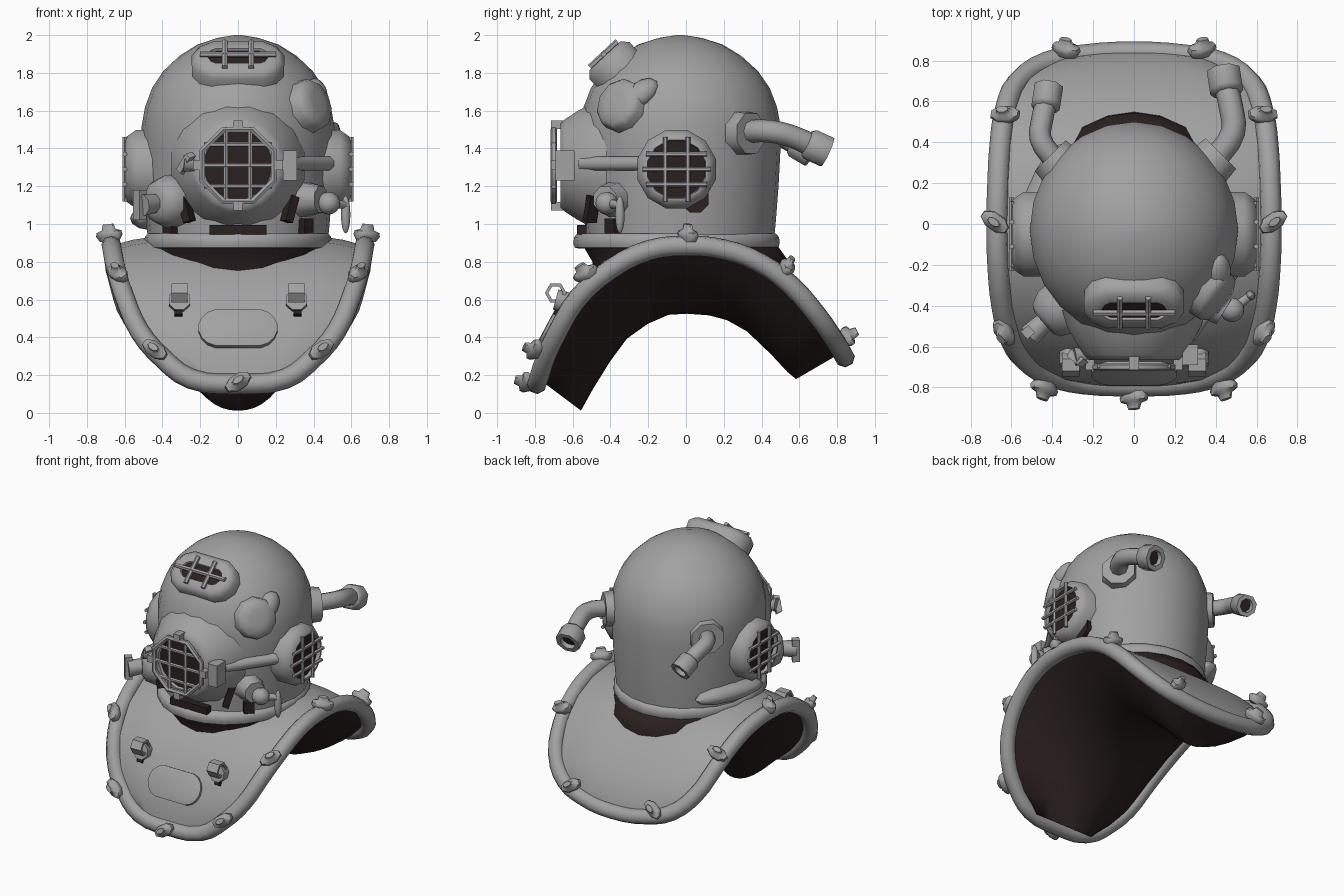
import bpy, bmesh, math
from mathutils import Vector as V, Matrix

if "Cube" in bpy.data.objects:
    bpy.data.objects.remove(bpy.data.objects["Cube"])


def material(name, c):
    m = bpy.data.materials.new(name)
    m.diffuse_color = (*c, 1)
    m.use_nodes = True
    m.node_tree.nodes["Principled BSDF"].inputs["Base Color"].default_value = m.diffuse_color
    return m


METAL = material("grey_metal", (0.36, 0.36, 0.36))
DARK = material("dark_interior", (0.024, 0.014, 0.014))


def finish(name, bm, *mats):
    bmesh.ops.recalc_face_normals(bm, faces=bm.faces[:])
    me = bpy.data.meshes.new(name)
    bm.to_mesh(me)
    bm.free()
    for m in mats or (METAL,):
        me.materials.append(m)
    ob = bpy.data.objects.new(name, me)
    bpy.context.collection.objects.link(ob)
    return ob


def loft(name, rings, mats=(METAL,), seg_mat=lambda j: 0, cap_mat=(0, 0)):
    bm = bmesh.new()
    vs = [[bm.verts.new(p) for p in r] for r in rings]
    n = len(rings[0])
    for a, b in zip(vs, vs[1:]):
        for j in range(n):
            k = (j + 1) % n
            bm.faces.new((a[j], a[k], b[k], b[j])).material_index = seg_mat(j)
    for ring, mi in ((vs[0], cap_mat[0]), (vs[-1], cap_mat[1])):
        bm.faces.new(ring).material_index = mi
    return finish(name, bm, *mats)


def frame(c, n, up=(0, 0, 1)):
    z = V(n).normalized()
    up = V(up) if abs(z.dot(V(up).normalized())) < 0.98 else V((0, 1, 0))
    x = up.cross(z).normalized()
    y = z.cross(x)
    m = Matrix((x, y, z)).transposed().to_4x4()
    m.translation = V(c)
    return m


def lathe(name, M, prof, n=12, ext=0, sy=1, end=0):
    rings = []
    for r, h in prof:
        ring = []
        for i in range(n):
            a = 2 * math.pi * (i + 0.5) / n
            c = math.cos(a)
            ring.append(M @ V((r * c + math.copysign(ext, c), r * math.sin(a) * sy, h)))
        rings.append(ring)
    return loft(name, rings, (METAL, DARK), cap_mat=(0, end))


def rod(name, p, q, r0, r1=None, n=8, end=0):
    p, q = V(p), V(q)
    return lathe(name, frame(p, q - p), [(r0, 0), (r1 or r0, (q - p).length)], n, end=end)


def box(name, M, size, mat=METAL, taper=1):
    bm = bmesh.new()
    bmesh.ops.create_cube(bm, size=1)
    for v in bm.verts:
        if v.co.z > 0:
            v.co.x *= taper
        v.co = M @ V([a * b for a, b in zip(v.co, size)])
    return finish(name, bm, mat)


def blob(name, M, size):
    bm = bmesh.new()
    bmesh.ops.create_uvsphere(bm, u_segments=12, v_segments=8, radius=1)
    for v in bm.verts:
        v.co = M @ V([a * b for a, b in zip(v.co, size)])
    return finish(name, bm)


def tube(name, pts, r, closed=False, res=2, smooth=True):
    cu = bpy.data.curves.new(name, 'CURVE')
    cu.dimensions, cu.bevel_depth, cu.bevel_resolution, cu.resolution_u = '3D', r, res, 3
    cu.use_fill_caps = True
    sp = cu.splines.new('BEZIER' if smooth else 'POLY')
    seq = sp.bezier_points if smooth else sp.points
    seq.add(len(pts) - 1)
    for b, p in zip(seq, pts):
        b.co = p if smooth else (*p, 1)
        if smooth:
            b.handle_left_type = b.handle_right_type = 'AUTO'
    sp.use_cyclic_u = closed
    tmp = bpy.data.objects.new(name + "_tmp", cu)
    bpy.context.collection.objects.link(tmp)
    me = bpy.data.meshes.new_from_object(tmp.evaluated_get(bpy.context.evaluated_depsgraph_get()))
    bpy.data.objects.remove(tmp)
    me.materials.clear()
    me.materials.append(METAL)
    bpy.context.collection.objects.link(bpy.data.objects.new(name, me))


# Breastplate: rim stations front to back, ruled grey top, bulging dark underside
RIM = [(.25, -.78, .18), (.40, -.745, .29), (.52, -.68, .43), (.60, -.57, .61), (.645, -.40, .76),
       (.665, -.2, .86), (.67, 0, .885), (.665, .2, .865), (.655, .38, .80), (.63, .55, .68),
       (.565, .70, .51), (.43, .79, .38), (.25, .825, .32)]
N = 12
FRONT_OUT = {0: (0, -.8, .6), 1: (0, -.84, .54)}
rings = []
for i, (x, y, z) in enumerate(RIM):
    a, b = V(RIM[max(i - 1, 0)]), V(RIM[min(i + 1, len(RIM) - 1)])
    t = b - a
    out = V(FRONT_OUT.get(i, (0, -t.z, t.y))).normalized()
    e = math.sin(math.pi * i / (len(RIM) - 1))
    us = [-1 + 2 * j / N for j in range(N + 1)]
    top = [V((u * x, y, z)) + out * (0.02 + 0.04 * e ** .5) * (1 - u ** 4) for u in us]
    bot = [V((u * x, y, z)) - out * (0.28 + 0.08 * e) * (1 - abs(u) ** 2.3) for u in us[-2:0:-1]]
    rings.append(top + bot)
loft("breastplate", rings, (METAL, DARK), lambda j: int(j >= N), (1, 1))
loop = [(0, -.79, .155)] + RIM + [(0, .84, .295)] + [(-x, y, z) for x, y, z in RIM[::-1]]
tube("breastplate_rim", loop, 0.054, True)

# Wing nuts around the rim
NUTS = [(0, -.80, .15, (0, -1, .25)), (.43, -.755, .32, (.2, -1, .3)), (.62, -.5, .70, (.3, -.6, .75)),
        (.675, .01, .89, (.12, 0, 1)), (.615, .51, .73, (.3, .5, .85)), (.33, .81, .38, (.05, 1, .55))]
for x, y, z, n in NUTS:
    for s in ((-1, 1) if x else (1,)):
        M = frame((s * x, y, z), (s * n[0], n[1], n[2])) @ Matrix.Rotation(s * .6, 4, 'Z')
        lathe("wing_nut", M, [(.06, .02), (.08, .05), (.075, .07), (.042, .08), (.032, .11)], 8, sy=.55)

# Oval plate and strap loops on the chest
lathe("chest_plate", frame((0, -.735, .45), (0, -.88, .47)), [(.11, -.05), (.11, .006), (.10, .01)], 16, ext=.1)
for s in (-1, 1):
    rod("loop_base", (s * .31, -.58, .57), (s * .31, -.69, .60), .06)
    box("loop_gap", frame((s * .315, -.665, .53), (0, -.85, .52)), (.04, .05, .06), DARK)
    hexa = [(s * .31, -.69 + .048 * math.cos(k * math.pi / 3), .635 + .048 * math.sin(k * math.pi / 3))
            for k in range(6)]
    for p, q in zip(hexa, hexa[1:] + hexa[:1]):
        c = (V(p) + V(q)) / 2
        box("strap_loop", frame(c, V(q) - V(p), (1, 0, 0)), (.016, .085, .058))


# Helmet shell, neck seal and flange
def oval(z, rx, cy, ry, n=24):
    return [(rx * math.cos(2 * math.pi * i / n), cy + ry * math.sin(2 * math.pi * i / n), z) for i in range(n)]


loft("helmet_shell", [oval(z, r, -.03, r * 1.04) for z, r in
     ((.9, .475), (1.0, .485), (1.2, .50), (1.4, .51), (1.52, .51), (1.62, .492), (1.72, .455),
      (1.81, .395), (1.89, .31), (1.95, .215), (1.985, .11), (2.0, .02))])
loft("neck_seal", [oval(.73, .49, .03, .52), oval(.80, .50, .025, .52), oval(.885, .48, -.03, .515)], (DARK,))
loft("neck_flange", [oval(z, r, -.05, r * 1.1) for z, r in
     ((.87, .47), (.875, .49), (.90, .497), (.93, .493), (.95, .478))])


# Windows with dark glass and guard bars
def window(name, M, prof, bars_x, bars_y, half, h, n=12, ext=0, rad=.013):
    lathe(name + "_frame", M, prof, n, ext, end=1)
    hx = half + ext

    def reach(v, a, b):
        return a * math.sqrt(max(0, 1 - (v / b) ** 2))
    for x in bars_x:
        l = half if ext else reach(x, half, hx)
        rod(name + "_bar", M @ V((x, -l, h)), M @ V((x, l, h)), rad, n=6)
    for y in bars_y:
        l = hx if ext else reach(y, hx, half)
        rod(name + "_bar", M @ V((-l, y, h)), M @ V((l, y, h)), rad, n=6)


F = frame((0, -.64, 1.31), (0, -1, 0))
window("front_window", F, [(.36, -.22), (.335, -.14), (.29, -.06), (.25, 0), (.225, .025), (.185, .025), (.18, .005)],
       (-.065, .065), (-.11, 0, .11), .21, .06, 16)
tube("front_guard_ring", [F @ V((.205 * math.cos(a), .205 * math.sin(a), .06)) for a in
     [math.pi / 8 + k * math.pi / 4 for k in range(8)]], .018, True, 1, False)
for k in range(4):
    M = F @ Matrix.Rotation(k * math.pi / 2, 4, 'Z') @ Matrix.Translation((.215, 0, .04))
    box("guard_tab", M, (.045, .05, .07))
box("window_hinge", F @ Matrix.Translation((.275, 0, .0)), (.075, .16, .10))
rod("hinge_strap", (.27, -.55, 1.32), (.49, -.22, 1.32), .04)
rod("window_latch", (-.22, -.64, 1.31), (-.29, -.65, 1.32), .03, .05)
box("latch_wings", frame((-.28, -.66, 1.32), (-.6, -.8, 0)) @ Matrix.Rotation(.9, 4, 'Z'), (.13, .035, .04), taper=.8)

for s in (-1, 1):
    window("side_window", frame((s * .55, -.05, 1.29), (s, 0, 0)),
           [(.215, -.14), (.215, -.01), (.175, .045), (.16, .045), (.155, .02)],
           (-.06, .06), (-.08, 0, .08), .18, .05)
window("top_window", frame((0, -.405, 1.865), (0, -.68, .73)),
       [(.145, -.12), (.15, .0), (.115, .035), (.06, .035), (.055, .02)],
       (-.07, .07), (0,), .10, .045, 12, ext=.1, rad=.016)

# Rear air elbows
for s, k in ((1, 1), (-1, .78)):
    def P(x, y, z):
        return V((s * (.36 + (x - .36) * k), .30 + (y - .30) * k, z))
    rod("elbow_base", P(.33, .25, 1.48), P(.425, .345, 1.48), .13, .115)
    tube("air_elbow", [P(.40, .32, 1.49), P(.485, .45, 1.49), P(.475, .57, 1.46), P(.45, .68, 1.41)], .06 * k ** .4)
    a, b = P(.455, .64, 1.43), P(.435, .77, 1.37)
    d, w = (b - a).normalized(), k ** .6
    lathe("elbow_nut", frame(a, d), [(.07 * w, 0), (.088 * w, .02), (.088 * w, .12), (.055 * w, .12), (.05 * w, .09)],
          8, end=1)

# Speaker cup, upper right
M = frame((.385, -.345, 1.63), (.75, -.55, .32))
lathe("speaker_cup", M, [(.15, -.08), (.14, .02), (.12, .045), (.06, .055)], 10)
blob("speaker_tail", frame((.415, -.24, 1.69), (.8, -.3, .5), (-.1, .75, .5)), (.07, .11, .055))

# Left valve with knob
lathe("left_valve", frame((-.30, -.36, 1.12), (-.75, -.65, 0)), [(.14, 0), (.14, .11), (.11, .17), (.07, .19)], 10)
rod("left_valve_knob", (-.43, -.47, 1.11), (-.51, -.545, 1.10), .05, .06)
box("left_valve_wings", frame((-.52, -.53, 1.10), (-.75, -.65, 0)), (.05, .16, .05))

# Right valve with lever
rod("right_valve", (.31, -.35, 1.13), (.44, -.43, 1.13), .11, .075)
blob("right_valve_knob", frame((.48, -.42, 1.11), (1, 0, 0)), (.06, .06, .06))
rod("lever_arm", (.48, -.42, 1.11), (.57, -.35, 1.10), .03, .02)
blob("lever_handle", frame((.57, -.35, 1.05), (0, 0, 1)), (.025, .025, .10))

# Exhaust channel, low on the left rear
blob("exhaust_channel", frame((-.45, .14, 1.03), (-.93, .36, 0)), (.27, .065, .08))

# Dark slots low on the shell
box("front_slot", frame((0, -.552, .97), (0, -1, 0)), (.30, .05, .05), DARK)
for s in (-1, 1):
    box("side_slot", frame((s * .275, -.50, 1.08), (s * .5, -.85, 0)) @ Matrix.Rotation(-s * .3, 4, 'Z'),
        (.045, .14, .06), DARK)
    box("corner_slot", frame((s * .355, -.385, .99), (s * .7, -.7, 0)), (.07, .08, .06), DARK)
rod("side_recess", (.46, .05, 1.13), (.503, .05, 1.13), .075, end=1).data.materials[0] = DARK

# Smooth shading with sharp edges kept
bpy.ops.object.select_all(action='DESELECT')
for ob in bpy.context.collection.objects:
    ob.select_set(True)
    bpy.context.view_layer.objects.active = ob
bpy.ops.object.shade_smooth_by_angle(angle=math.radians(55))
